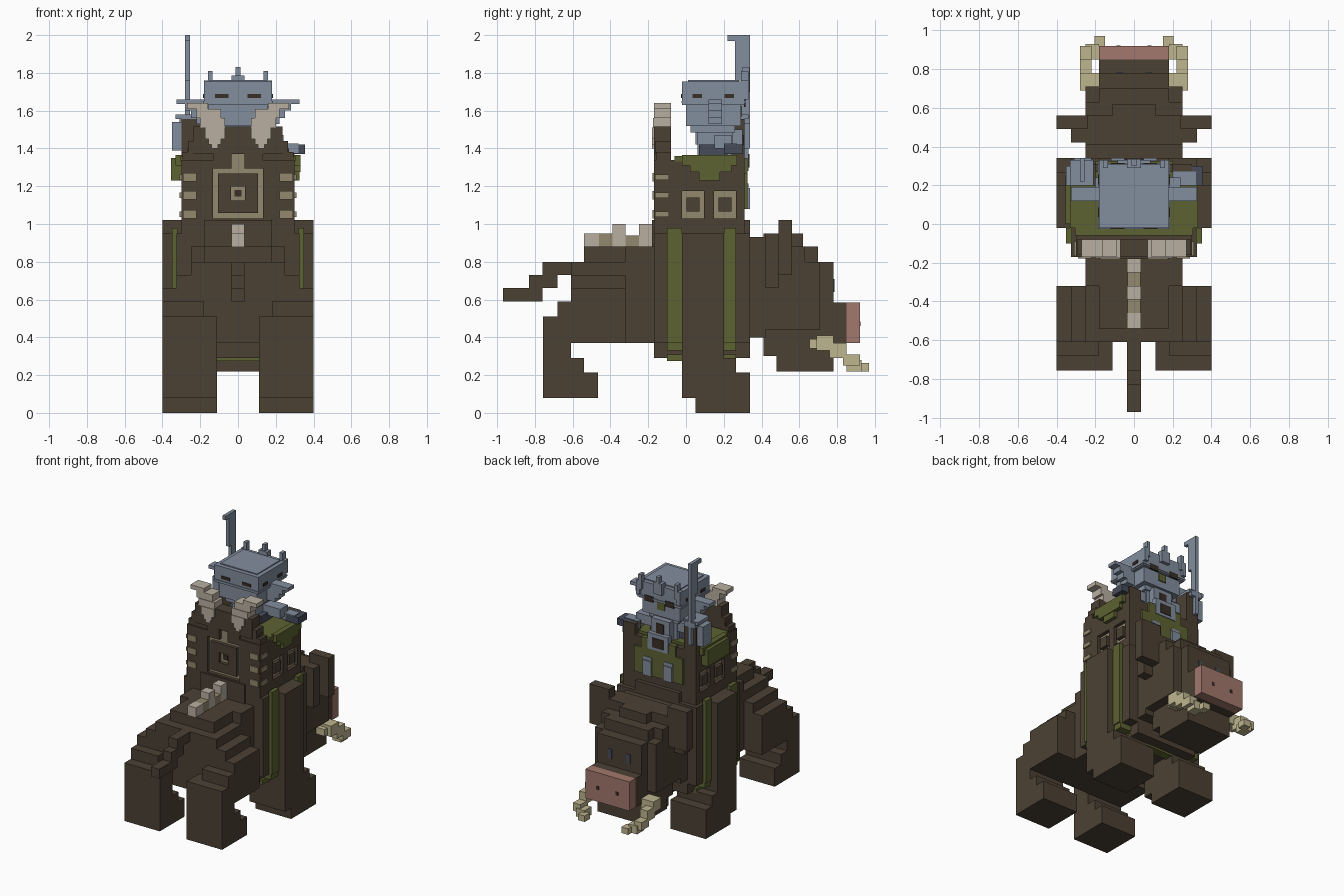
import bpy, bmesh


def lin(c):
    c /= 255
    return c / 12.92 if c < 0.04045 else ((c + 0.055) / 1.055) ** 2.4


def material(name, r, g, b):
    m = bpy.data.materials.new(name)
    m.diffuse_color = (lin(r), lin(g), lin(b), 1)
    return m


brown = material("dark brown", 76, 65, 52)
green = material("moss green", 93, 98, 50)
slate = material("slate blue", 130, 141, 157)
dark = material("dark slate", 70, 76, 88)
tan = material("dull tan", 146, 136, 110)
bone = material("bone grey", 184, 175, 161)
ivory = material("ivory", 190, 181, 143)
pink = material("snout pink", 162, 120, 109)
black = material("deep brown", 58, 47, 38)


def part(name, mat, boxes, mirror=False):
    """One object from boxes (x0, x1, y0, y1, z0, z1), optionally mirrored in x."""
    bm = bmesh.new()
    for x0, x1, y0, y1, z0, z1 in boxes:
        spans = [(x0, x1), (-x1, -x0)] if mirror else [(x0, x1)]
        for a, b in spans:
            vs = bmesh.ops.create_cube(bm, size=1)["verts"]
            for v in vs:
                v.co = (a if v.co.x < 0 else b, y0 if v.co.y < 0 else y1, z0 if v.co.z < 0 else z1)
    me = bpy.data.meshes.new(name)
    bm.to_mesh(me)
    bm.free()
    me.materials.append(mat)
    ob = bpy.data.objects.new(name, me)
    bpy.context.collection.objects.link(ob)
    return ob


def sym(w, y0, y1, z0, z1):
    return (-w, w, y0, y1, z0, z1)


# Boar body
part("boar_body", brown, [
    sym(.25, -.61, -.17, .37, .80), sym(.18, -.54, -.17, .80, .88),
    sym(.25, -.32, -.17, .80, .88), sym(.18, -.18, .34, .88, 1.02),
    sym(.325, -.17, .34, .37, .95), sym(.25, -.17, .34, .29, .37),
    sym(.25, .34, .42, .40, .93)])
part("tail", brown, [sym(.035, -.97, -.76, .59, .66), sym(.035, -.83, -.68, .66, .73),
                     sym(.035, -.76, -.60, .73, .80)])
part("spine_ridge", bone, [sym(.035, -.54, -.46, .88, .95), sym(.035, -.39, -.32, .88, 1.0),
                           sym(.035, -.25, -.17, .88, 1.0)])
part("spine_gaps", tan, [sym(.034, -.46, -.39, .88, .95), sym(.034, -.32, -.25, .88, .94)])

# Legs
part("hind_legs", brown, [
    (.11, .40, -.757, -.466, .08, .215), (.11, .40, -.757, -.54, .215, .29),
    (.11, .40, -.757, -.61, .29, .51), (.18, .40, -.68, -.32, .37, .59),
    (.18, .40, -.61, -.32, .59, .66), (.18, .325, -.61, -.32, .37, .73)], True)
part("front_legs", brown, [
    (.11, .40, .05, .34, 0, .215), (.11, .40, -.02, .265, .08, .29),
    (.11, .40, -.02, .20, .29, .95)], True)

# Head
part("head", brown, [
    sym(.25, .41, .56, .44, .95), sym(.25, .55, .63, .44, .88), sym(.25, .48, .71, .44, .80),
    sym(.18, .41, .50, .30, .46), sym(.18, .48, .78, .22, .80), sym(.18, .55, .70, .80, .88),
    sym(.11, .48, .62, .88, .95), sym(.18, .78, .85, .37, .585)])
part("ears", brown, [(.24, .40, .49, .56, .73, 1.02), (.24, .325, .42, .49, .66, .95)], True)
part("snout", pink, [sym(.18, .85, .92, .37, .585)])
part("nostrils", black, [(.07, .09, .915, .923, .46, .485)], True)
part("boar_eyes", dark, [(.06, .09, .775, .785, .64, .71)], True)
part("tusks", ivory, [
    (.18, .28, .69, .78, .33, .41), (.17, .25, .655, .70, .34, .39), (.22, .28, .76, .85, .29, .37),
    (.22, .28, .83, .92, .25, .31), (.18, .25, .85, .93, .22, .28), (.15, .205, .91, .97, .22, .265)], True)

# Girth straps running under the belly
straps = []
for y0, y1 in ((-.10, -.02), (.20, .265)):
    straps += [(.32, .35, y0, y1, .37, .98), (.25, .34, y0, y1, .33, .40), (0, .27, y0, y1, .275, .31)]
part("girth_straps", green, straps, True)


# Square ring as four rectangles (u0, u1, z0, z1)
def frame(u, z, r, h, t):
    return [(u - r, u + r, z + h - t, z + h), (u - r, u + r, z - h, z - h + t),
            (u - r, u - r + t, z - h + t, z + h - t), (u + r - t, u + r, z - h + t, z + h - t)]


# Saddle tower: core with outer panels that leave square grooves
part("saddle_tower", brown, [sym(.27, -.14, .31, .94, 1.34), sym(.27, -.14, -.09, 1.3, 1.4)])
part("tower_rear_panel", brown, [(a, b, -.17, -.14, c, d) for a, b, c, d in
                                 [(-.30, -.132, .94, 1.34), (.132, .30, .94, 1.34), (-.132, .132, .94, 1.03),
                                  (-.132, -.035, 1.294, 1.37), (.035, .132, 1.294, 1.37)]
                                 + frame(0, 1.162, .105, .105, .068)])
part("tower_side_panels", brown, [(.27, .30, a, b, c, d) for a, b, c, d in
                                  [(-.15, .31, .94, 1.029), (-.15, .31, 1.175, 1.34), (-.15, -.021, 1.029, 1.175),
                                   (.095, .149, 1.029, 1.175), (.265, .31, 1.029, 1.175),
                                   (.003, .071, 1.065, 1.14), (.173, .241, 1.065, 1.14)]], True)
part("rear_groove", tan, [(a, b, -.144, -.138, c, d) for a, b, c, d in
                          [(-.133, .133, 1.029, 1.295), (-.036, .036, 1.29, 1.37)]])
part("rear_groove_centre", black, [sym(.018, -.15, -.14, 1.145, 1.18)])
part("side_grooves", tan, [(.268, .274, u - .058, u + .058, 1.028, 1.176) for u in (.037, .207)], True)

# Backrest and front posts
part("backrest", brown, [sym(.235, -.17, -.08, 1.37, 1.515), sym(.265, -.165, -.08, 1.37, 1.44),
                         (.132, .295, -.16, -.08, 1.3, 1.38), (-.295, -.132, -.16, -.08, 1.3, 1.38)])
part("pommel_posts", brown, [(.20, .30, .24, .31, 1.34, 1.42), (-.30, -.20, .20, .31, 1.34, 1.555)])
part("seat_cloth", green, [sym(.305, -.06, .27, 1.33, 1.36)])
part("side_cloth", green, [(.29, .33, -.02, .27, 1.31, 1.365), (.29, .33, .02, .24, 1.275, 1.31),
                           (.29, .325, .07, .18, 1.23, 1.275)], True)
part("front_cloth", green, [sym(.20, .29, .325, 1.08, 1.27), sym(.14, .29, .325, 1.27, 1.35)])
part("left_cloth_roll", green, [(-.355, -.29, .0, .25, 1.23, 1.35)])
part("side_spikes", tan, [b for z in (1.225, 1.13, 1.03) for b in
                          ((.22, .29, -.178, -.08, z, z + .045), (.28, .31, -.165, -.09, z + .008, z + .037))], True)

# Backrest horns, stacked and tapering downward
part("backrest_horns", bone, [
    (.16, .27, -.17, -.08, 1.61, 1.64), (.09, .22, -.17, -.08, 1.56, 1.61),
    (.07, .20, -.175, -.08, 1.51, 1.56), (.07, .175, -.18, -.16, 1.45, 1.51),
    (.09, .155, -.18, -.16, 1.42, 1.45), (.105, .14, -.18, -.16, 1.40, 1.42)], True)

# Rider
part("rider_torso", slate, [sym(.10, .06, .25, 1.35, 1.50), sym(.075, .25, .30, 1.36, 1.50),
                            sym(.085, .29, .33, 1.28, 1.40)])
part("chest_patch", black, [sym(.03, .295, .306, 1.40, 1.47), sym(.045, .325, .335, 1.30, 1.37)])
part("rider_belt", dark, [sym(.14, .07, .22, 1.365, 1.42)])
part("rider_feet", slate, [(.05, .12, .22, .33, 1.17, 1.215), (.05, .12, .315, .34, 1.08, 1.19)], True)
part("left_arm", slate, [(-.35, -.30, .20, .30, 1.39, 1.54), (-.20, -.10, .15, .24, 1.42, 1.49),
                         (-.33, -.21, .20, .33, 1.555, 1.58)])
part("right_arm", slate, [(.10, .24, .15, .24, 1.40, 1.47), (.20, .32, .20, .27, 1.375, 1.425)])
part("right_hand", dark, [(.25, .355, .20, .30, 1.37, 1.42)])
part("rider_head", slate, [sym(.18, -.02, .31, 1.63, 1.755), sym(.155, .0, .29, 1.52, 1.63),
                           sym(.12, .025, .26, 1.485, 1.52), sym(.08, .05, .23, 1.42, 1.49)])
part("head_rim", slate, [sym(.185, -.025, .315, 1.64, 1.65), sym(.15, .01, .28, 1.755, 1.762)])
part("rider_ears", slate, [(.17, .325, .12, .19, 1.635, 1.66), (.15, .28, .12, .19, 1.60, 1.635),
                           (.15, .25, .12, .19, 1.56, 1.60), (.14, .22, .12, .19, 1.53, 1.56)], True)
part("crown_points", slate, [(.135, .16, .29, .33, 1.70, 1.81), (.15, .18, .29, .33, 1.66, 1.76)], True)
part("crown_centre", slate, [sym(.035, .29, .335, 1.70, 1.785), sym(.012, .30, .335, 1.78, 1.83)])
part("helmet_slits", black, [(.05, .122, -.026, -.018, 1.667, 1.688), (.05, .12, .307, .316, 1.62, 1.66)], True)
part("helmet_side_slits", black, [(.175, .186, y, y + .05, 1.667, 1.688) for y in (.035, .205)], True)
part("face_gem", green, [sym(.03, .285, .297, 1.57, 1.625)])

# Sword held upright
part("sword", slate, [(-.28, -.255, .26, .34, 1.76, 2.0), (-.28, -.255, .22, .27, 1.97, 2.0),
                      (-.28, -.255, .29, .34, 1.40, 1.76)])
part("sword_guard", slate, [(-.31, -.22, .25, .34, 1.53, 1.57)])
